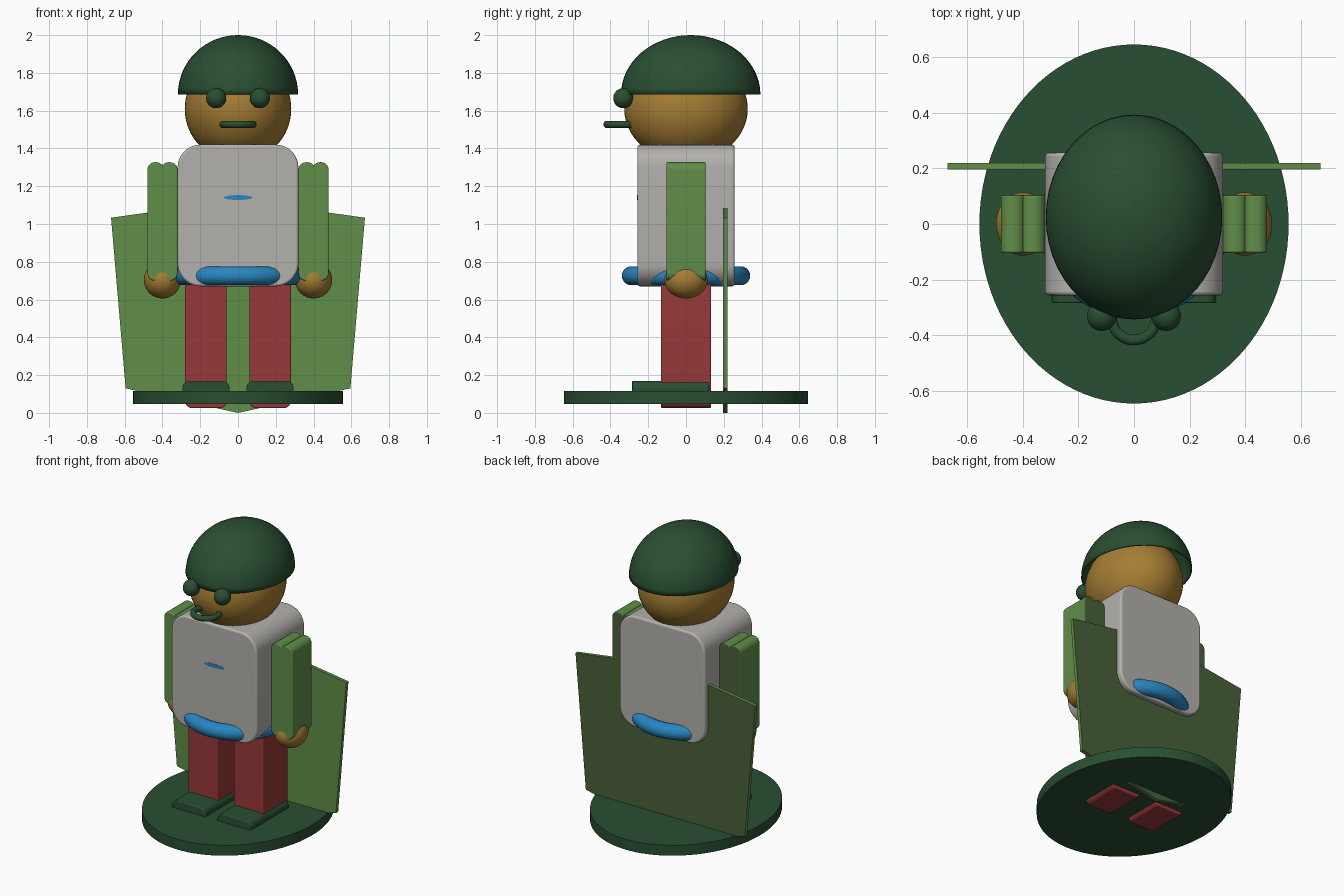
import bpy, bmesh, math
from mathutils import Matrix

if "Cube" in bpy.data.objects:
    bpy.data.objects.remove(bpy.data.objects["Cube"])


def material(name, rgb):
    m = bpy.data.materials.new(name)
    m.diffuse_color = (*rgb, 1)
    m.use_nodes = True
    m.node_tree.nodes["Principled BSDF"].inputs["Base Color"].default_value = m.diffuse_color
    return m


DARK = material("dark_green", (0.022, 0.077, 0.032))
LEAF = material("leaf_green", (0.118, 0.268, 0.066))
OLIVE = material("dark_olive", (0.066, 0.118, 0.040))
GREY = material("light_grey", (0.45, 0.44, 0.415))
RED = material("brick_red", (0.315, 0.040, 0.041))
BLUE = material("blue", (0.021, 0.240, 0.53))
SKIN = material("tan_skin", (0.375, 0.205, 0.033))


def finish(name, bm, mat):
    bmesh.ops.recalc_face_normals(bm, faces=bm.faces)
    mesh = bpy.data.meshes.new(name)
    bm.to_mesh(mesh)
    bm.free()
    ob = bpy.data.objects.new(name, mesh)
    bpy.context.collection.objects.link(ob)
    mesh.materials.append(mat)
    bpy.ops.object.select_all(action='DESELECT')
    ob.select_set(True)
    bpy.context.view_layer.objects.active = ob
    bpy.ops.object.shade_smooth_by_angle(angle=math.radians(35))
    return ob


def paint_back(ob, mat):
    """Second colour on the faces that look backwards."""
    ob.data.materials.append(mat)
    for p in ob.data.polygons:
        if p.normal.y > 0.7:
            p.material_index = 1


def rounded(x0, x1, z0, z1, r, steps=8):
    """Rounded rectangle outline in x and z."""
    pts = []
    for cx, cz, a0 in ((x1 - r, z1 - r, 0), (x0 + r, z1 - r, 90),
                       (x0 + r, z0 + r, 180), (x1 - r, z0 + r, 270)):
        for i in range(steps + 1):
            a = math.radians(a0 + 90 * i / steps)
            pts.append((cx + r * math.cos(a), cz + r * math.sin(a)))
    return pts


def slab(name, outlines, y0, y1, mat, bevel=0.0):
    """Outlines in x and z, extruded along y."""
    bm = bmesh.new()
    for pts in outlines:
        face = bm.faces.new([bm.verts.new((x, y0, z)) for x, z in pts])
        out = bmesh.ops.extrude_face_region(bm, geom=[face], use_keep_orig=True)
        verts = [g for g in out["geom"] if isinstance(g, bmesh.types.BMVert)]
        bmesh.ops.translate(bm, verts=verts, vec=(0, y1 - y0, 0))
    ob = finish(name, bm, mat)
    if bevel:
        mod = ob.modifiers.new("soft_rim", 'BEVEL')
        mod.width, mod.segments = bevel, 3
        mod.limit_method, mod.angle_limit = 'ANGLE', math.radians(50)
    return ob


def ball(name, loc, radii, mat, half=False):
    bm = bmesh.new()
    bmesh.ops.create_uvsphere(bm, u_segments=48, v_segments=32, radius=1)
    if half:
        low = [v for v in bm.verts if v.co.z < -0.001]
        bmesh.ops.delete(bm, geom=low, context='VERTS')
    bmesh.ops.transform(bm, verts=bm.verts,
                        matrix=Matrix.Translation(loc) @ Matrix.Diagonal((*radii, 1)))
    return finish(name, bm, mat)


def ring(name, loc, major, minor, mat):
    bm = bmesh.new()
    n, m = 64, 20
    grid = [[bm.verts.new((
        loc[0] + (major + minor * math.cos(b)) * math.cos(a),
        loc[1] + (major + minor * math.cos(b)) * math.sin(a),
        loc[2] + minor * math.sin(b)))
        for b in (2 * math.pi * j / m for j in range(m))]
        for a in (2 * math.pi * i / n for i in range(n))]
    for i in range(n):
        for j in range(m):
            k, l = (i + 1) % n, (j + 1) % m
            bm.faces.new((grid[i][j], grid[k][j], grid[k][l], grid[i][l]))
    return finish(name, bm, mat)


# Oval base
bm = bmesh.new()
bmesh.ops.create_cone(bm, cap_ends=True, segments=96, radius1=1, radius2=1, depth=1)
bmesh.ops.transform(bm, verts=bm.verts, matrix=Matrix.Translation((0, 0, 0.082))
                    @ Matrix.Diagonal((0.557, 0.647, 0.07, 1)))
finish("base", bm, DARK)

# Cape panel behind the body, darker at the back
cape = slab("cape", [[(0, 0), (0.595, 0.13), (0.672, 1.033), (0.3, 1.086),
                      (-0.3, 1.086), (-0.672, 1.033), (-0.595, 0.13)]],
            0.197, 0.22, LEAF)
paint_back(cape, OLIVE)

# Torso, belt and thin chest badge
slab("torso", [rounded(-0.32, 0.32, 0.67, 1.42, 0.12)], -0.257, 0.257, GREY, 0.012)
ring("belt", (0, 0, 0.726), 0.29, 0.05, BLUE)
badge = [(0.075 * math.cos(t), 1.14 + 0.013 * math.sin(t))
         for t in (2 * math.pi * i / 24 for i in range(24))]
slab("chest_badge", [badge], -0.259, -0.255, BLUE)

# Limbs and eyes, mirrored left and right
for side, s in (("left", 1), ("right", -1)):
    def span(a, b):
        return min(s * a, s * b), max(s * a, s * b)
    slab(side + "_leg", [rounded(*span(0.06, 0.28), 0.026, 0.75, 0.035)],
         -0.133, 0.133, RED, 0.006)
    slab(side + "_shoe", [rounded(*span(0.045, 0.295), 0.07, 0.17, 0.04)],
         -0.285, 0.122, DARK, 0.006)
    arm = slab(side + "_arm", [rounded(*span(0.32, 0.407), 0.7, 1.327, 0.04),
                               rounded(*span(0.393, 0.48), 0.7, 1.327, 0.04)],
               -0.104, 0.104, LEAF, 0.006)
    paint_back(arm, OLIVE)
    ball(side + "_hand", (s * 0.4, 0, 0.704), (0.098, 0.114, 0.098), SKIN)
    ball(side + "_eye", (s * 0.116, -0.332, 1.666), (0.053, 0.053, 0.053), DARK)

# Head, mouth and hollow helmet
ball("head", (0, 0, 1.61), (0.282, 0.327, 0.282), SKIN)
ring("mouth", (0, -0.338, 1.527), 0.08, 0.019, DARK)
helmet = ball("helmet", (0, 0.025, 1.686), (0.318, 0.369, 0.314), DARK, half=True)
shell = helmet.modifiers.new("shell", 'SOLIDIFY')
shell.thickness, shell.offset = 0.008, -1
